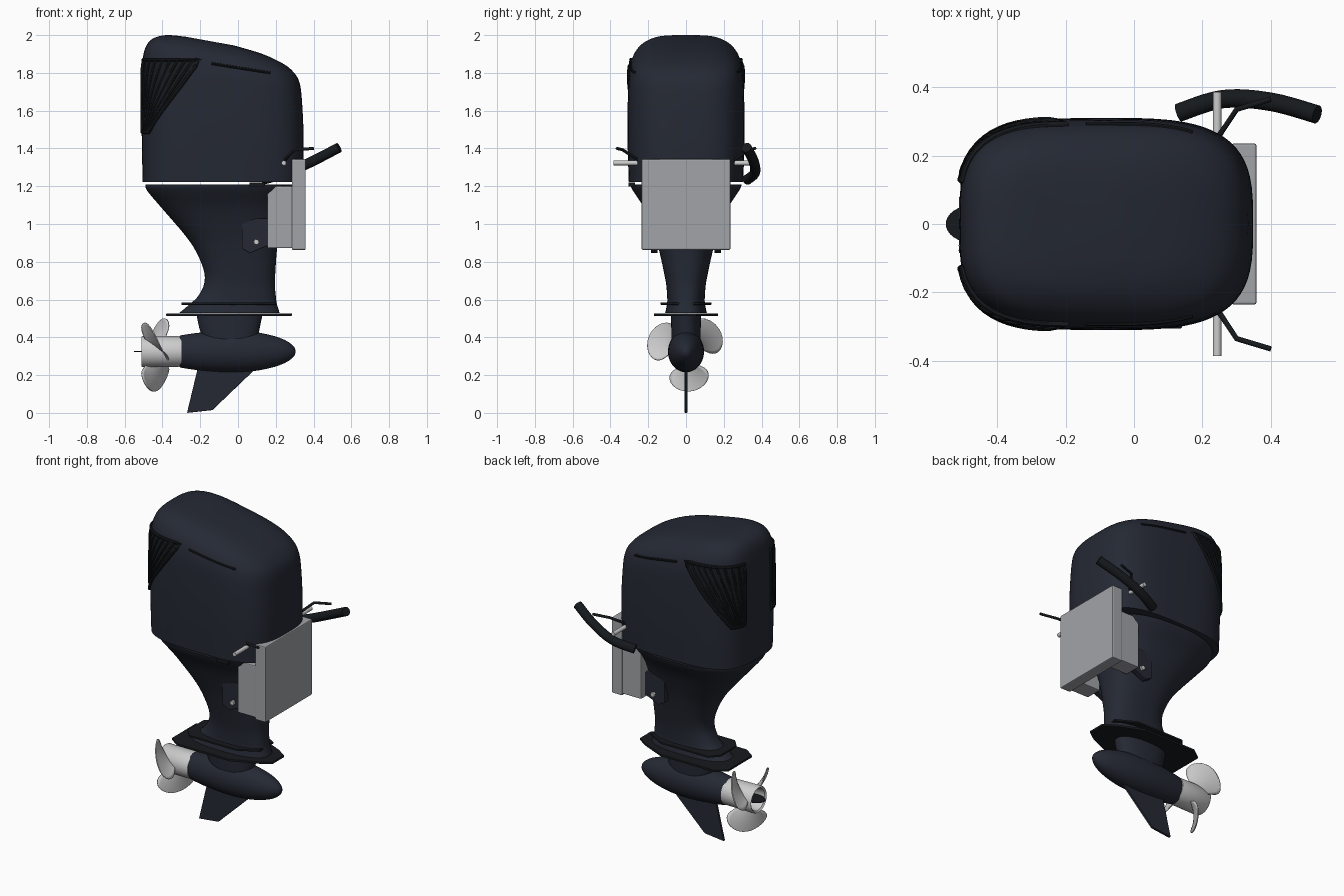
import bpy, bmesh, math
from mathutils import Vector, Matrix
from mathutils.bvhtree import BVHTree

if "Cube" in bpy.data.objects:
    bpy.data.objects.remove(bpy.data.objects["Cube"])


def mat(name, c):
    m = bpy.data.materials.new(name)
    m.diffuse_color = (*c, 1)
    m.use_nodes = True
    m.node_tree.nodes["Principled BSDF"].inputs["Base Color"].default_value = m.diffuse_color
    return m


NAVY = mat("navy", (0.018, 0.022, 0.034))
BLACK = mat("black", (0.008, 0.010, 0.012))
SILVER = mat("silver", (0.55, 0.56, 0.57))
GREY = mat("bracket_grey", (0.36, 0.37, 0.39))


def finish(name, bm, m, smooth=True, bevel=0):
    bmesh.ops.recalc_face_normals(bm, faces=bm.faces)
    me = bpy.data.meshes.new(name)
    bm.to_mesh(me)
    bm.free()
    o = bpy.data.objects.new(name, me)
    bpy.context.collection.objects.link(o)
    me.materials.append(m)
    if bevel:
        b = o.modifiers.new("bevel", 'BEVEL')
        b.width, b.segments = bevel, 2
    if smooth:
        bpy.ops.object.select_all(action='DESELECT')
        o.select_set(True)
        bpy.context.view_layer.objects.active = o
        bpy.ops.object.shade_smooth_by_angle(angle=math.radians(40))
    return o


def skin(name, rings, m, caps=True):
    bm = bmesh.new()
    vs = [[bm.verts.new(p) for p in r] for r in rings]
    n = len(vs[0])
    for a, b in zip(vs, vs[1:]):
        for i in range(n):
            bm.faces.new((a[i], a[(i + 1) % n], b[(i + 1) % n], b[i]))
    if caps:
        bm.faces.new(vs[0])
        bm.faces.new(vs[-1])
    return finish(name, bm, m)


def spline(keys, steps):
    # Catmull-Rom through the key tuples
    k = [Vector(p) for p in keys]
    out = []
    for i in range(len(k) - 1):
        a, b, c, d = k[max(i - 1, 0)], k[i], k[i + 1], k[min(i + 2, len(k) - 1)]
        for s in range(steps):
            t = s / steps
            out.append(b + 0.5 * t * ((c - a) + t * (2 * a - 5 * b + 4 * c - d + t * (3 * (b - c) + d - a))))
    return out + [k[-1]]


def loft(name, keys, m, power, steps=4, n=72):
    # keys: left x, left z, right x, right z, half width; superellipse rings
    rings = []
    for xl, zl, xr, zr, w in spline(keys, steps):
        ring = []
        for i in range(n):
            a = 2 * math.pi * i / n
            c, s = math.cos(a), math.sin(a)
            c = math.copysign(abs(c) ** (2 / power), c)
            s = math.copysign(abs(s) ** (2 / power), s)
            t = (c + 1) / 2
            ring.append((xl + (xr - xl) * t, w * s, zl + (zr - zl) * t))
        rings.append(ring)
    return skin(name, rings, m)


def turned(name, profile, m, z, sy=1, caps=True, n=40):
    # profile of (x, radius) spun round the propeller axis
    A = [2 * math.pi * i / n for i in range(n)]
    return skin(name, [[(x, sy * r * math.cos(a), z + r * math.sin(a)) for a in A] for x, r in profile], m, caps)


def box(name, x0, x1, y0, y1, z0, z1, m, bevel=0.006):
    bm = bmesh.new()
    bmesh.ops.create_cube(bm, size=1)
    for v in bm.verts:
        v.co = ((x0 + x1) / 2 + v.co.x * (x1 - x0), (y0 + y1) / 2 + v.co.y * (y1 - y0), (z0 + z1) / 2 + v.co.z * (z1 - z0))
    return finish(name, bm, m, False, bevel)


def prism(name, pts, offset, m, bevel=0):
    bm = bmesh.new()
    f = bm.faces.new([bm.verts.new(p) for p in pts])
    r = bmesh.ops.extrude_face_region(bm, geom=[f])
    bmesh.ops.translate(bm, vec=offset, verts=[g for g in r['geom'] if isinstance(g, bmesh.types.BMVert)])
    return finish(name, bm, m, False, bevel)


def tube(name, pts, r, m, closed=False, n=12):
    pts = [Vector(p) for p in pts]
    L = len(pts)
    rings = []
    for i, p in enumerate(pts):
        d = (pts[(i + 1) % L] - pts[i - 1]) if closed or 0 < i < L - 1 else (pts[1] - pts[0] if i == 0 else pts[-1] - pts[-2])
        d.normalize()
        u = d.cross(Vector((0.31, 0.17, 0.93))).normalized()
        v = d.cross(u)
        rings.append([p + r * (math.cos(2 * math.pi * k / n) * u + math.sin(2 * math.pi * k / n) * v) for k in range(n)])
    if closed:
        rings.append(rings[0])
    return skin(name, rings, m, not closed)


# Engine cowling with sloping top
cowl = loft("cowling", [(-.505, 1.222, .345, 1.222, .303), (-.51, 1.5, .348, 1.45, .31), (-.51, 1.80, .338, 1.66, .306),
                        (-.502, 1.89, .325, 1.75, .296), (-.485, 1.945, .295, 1.803, .278), (-.45, 1.982, .24, 1.848, .245),
                        (-.38, 2.0, .13, 1.90, .19), (-.28, 1.992, -.02, 1.945, .12)], NAVY, 3.3)
tree = BVHTree.FromPolygons([v.co for v in cowl.data.vertices], [p.vertices for p in cowl.data.polygons])


def on_cowl(x, ang, z, side, lift):
    d = Vector((math.cos(ang), side * math.sin(ang), 0))
    loc = tree.ray_cast(Vector((x, 0, z)), d)[0]
    return loc + d * lift


# Side vents (wrapping triangles with fanned slats) and groove strips
def vent(f, v, side, lift):
    top, low = 90 + 67 * f, 142 + 15 * f
    return on_cowl(-.2, math.radians(low + (top - low) * v), 1.485 + .385 * v, side, lift)


for side, tag in ((-1, "front"), (1, "back")):
    bm = bmesh.new()
    N, M = 20, 12
    g = [[bm.verts.new(vent(i / N, j / M, side, .004)) for i in range(N + 1)] for j in range(M + 1)]
    for j in range(M):
        for i in range(N):
            bm.faces.new((g[j][i], g[j][i + 1], g[j + 1][i + 1], g[j + 1][i]))
    finish("vent_panel_" + tag, bm, BLACK)
    S = [k / 12 for k in range(12)]
    loop = [(s, 1) for s in S] + [(1, 1 - s) for s in S] + [(1 - s, 0) for s in S[::4]] + [(0, s) for s in S]
    tube("vent_frame_" + tag, [vent(f, v, side, .004) for f, v in loop], .010, BLACK, True, 8)
    for k in range(1, 9):
        tube(f"vent_slat_{tag}_{k}", [vent(k / 9, v / 10, side, .005) for v in range(11)], .007, BLACK, n=6)
    tube("groove_strip_" + tag, [on_cowl(-.14 + .31 * k / 10, math.pi / 2, 1.85 - .05 * k / 10, side, .001)
                                 for k in range(11)], .007, BLACK, n=8)

# Midsection flaring up to the cowling
loft("midsection", [(-.49, 1.208, .31, 1.208, .295), (-.48, 1.175, .295, 1.175, .28), (-.40, 1.08, .25, 1.08, .22),
                    (-.28, .94, .22, .94, .165), (-.22, .85, .205, .85, .14), (-.18, .75, .198, .75, .118),
                    (-.18, .68, .195, .68, .105), (-.21, .62, .20, .62, .10), (-.25, .58, .205, .58, .10),
                    (-.31, .53, .22, .53, .11)], NAVY, 2.5)
box("cowling_latch", .06, .14, -.305, -.27, 1.198, 1.22, BLACK, .004)


# Flat plates above the propeller
def plate(name, half, z, t):
    pts = [(x, y, z) for x, y in half] + [(x, -y, z) for x, y in reversed(half)]
    prism(name, pts, (0, 0, t), BLACK, .003)


plate("spray_plate", [(-.30, .08), (-.25, .135), (.08, .135), (.20, .07)], .572, .012)
plate("cavitation_plate", [(-.38, .12), (-.31, .17), (.06, .17), (.22, .10), (.285, .055)], .513, .014)

# Lower strut, gearcase and skeg
loft("lower_strut", [(-.22, .52, .13, .52, .08), (-.205, .45, .115, .45, .078), (-.18, .37, .10, .37, .075)], NAVY, 2.3)
turned("gearcase", spline([(-.305, .08), (-.30, .086), (-.2, .10), (-.05, .11), (.08, .104), (.18, .085), (.25, .06),
                           (.29, .032), (.302, .014), (.305, .002)], 3), NAVY, .325, .87)
prism("skeg", [(-.21, -.008, .25), (-.27, -.008, 0), (-.135, -.008, .015), (.10, -.008, .24)], (0, .016, 0), NAVY, .003)

# Propeller hub (hollow at the rear), thin exhaust tab and blades
turned("propeller_hub", [(-.30, .02), (-.30, .08), (-.32, .081), (-.505, .083), (-.512, .078), (-.505, .068), (-.42, .062),
                         (-.42, .01)], SILVER, .325)
prism("exhaust_tab", [(-.47 + .08 * math.cos(a * math.pi / 16), .055 * math.sin(a * math.pi / 16), .323)
                      for a in range(32)], (0, 0, .004), BLACK)
for k in range(3):
    mid = math.radians(37 + 120 * k)
    bm = bmesh.new()
    R, S = 12, 12
    grid = []
    for i in range(R + 1):
        t = i / R
        r = .07 + .142 * math.sin(t * math.pi / 2)
        # paddle outline: narrow root, broad middle, round tip
        half = .72 * math.sqrt(max(0, 1 - ((r - .14) / .0725) ** 2)) if r > .14 else .45 + .27 * math.sin((r - .07) / .07 * math.pi / 2)
        row = []
        for j in range(S + 1):
            s = (2 * j / S - 1) * max(half, .03)
            a = mid + s
            row.append(bm.verts.new((-.438 + .10 * s, r * math.cos(a), .325 + r * math.sin(a))))
        grid.append(row)
    for i in range(R):
        for j in range(S):
            bm.faces.new((grid[i][j], grid[i][j + 1], grid[i + 1][j + 1], grid[i + 1][j]))
    o = finish(f"propeller_blade_{k + 1}", bm, SILVER)
    sol = o.modifiers.new("thickness", 'SOLIDIFY')
    sol.thickness, sol.offset = .006, 0

# Transom bracket
box("transom_plate", .285, .358, -.235, .235, .863, 1.343, GREY)
for side, tag in ((-1, "front"), (1, "back")):
    ys = sorted((side * .12, side * .228))
    box("clamp_arm_" + tag, .155, .29, ys[0], ys[1], .872, 1.2, GREY)
    prism("swivel_plate_" + tag, [(x, side * .15, z) for x, z in ((.02, 1.01), (.10, 1.03), (.20, 1.03), (.20, .90), (.12, .87),
                                                                 (.065, .845), (.02, .87))], (0, side * .035, 0), NAVY, .004)
    tube("swivel_bolt_" + tag, [(.097, side * .14, .905), (.097, side * .20, .905)], .015, SILVER, n=6)
    # Bent lever arm
    tube("lever_" + tag, [(.235, side * .235, 1.33), (.25, side * .26, 1.343), (.30, side * .335, 1.393),
                          (.40, side * .365, 1.40)], .008, BLACK)
tube("tilt_rod", [(.243, -.385, 1.323), (.243, .385, 1.323)], .0125, SILVER, n=20)

# Tiller handle on the far side
tube("tiller_handle", spline([(.13, .325, 1.235), (.26, .365, 1.272), (.40, .357, 1.335), (.535, .32, 1.405)], 6), .027, BLACK, n=20)
